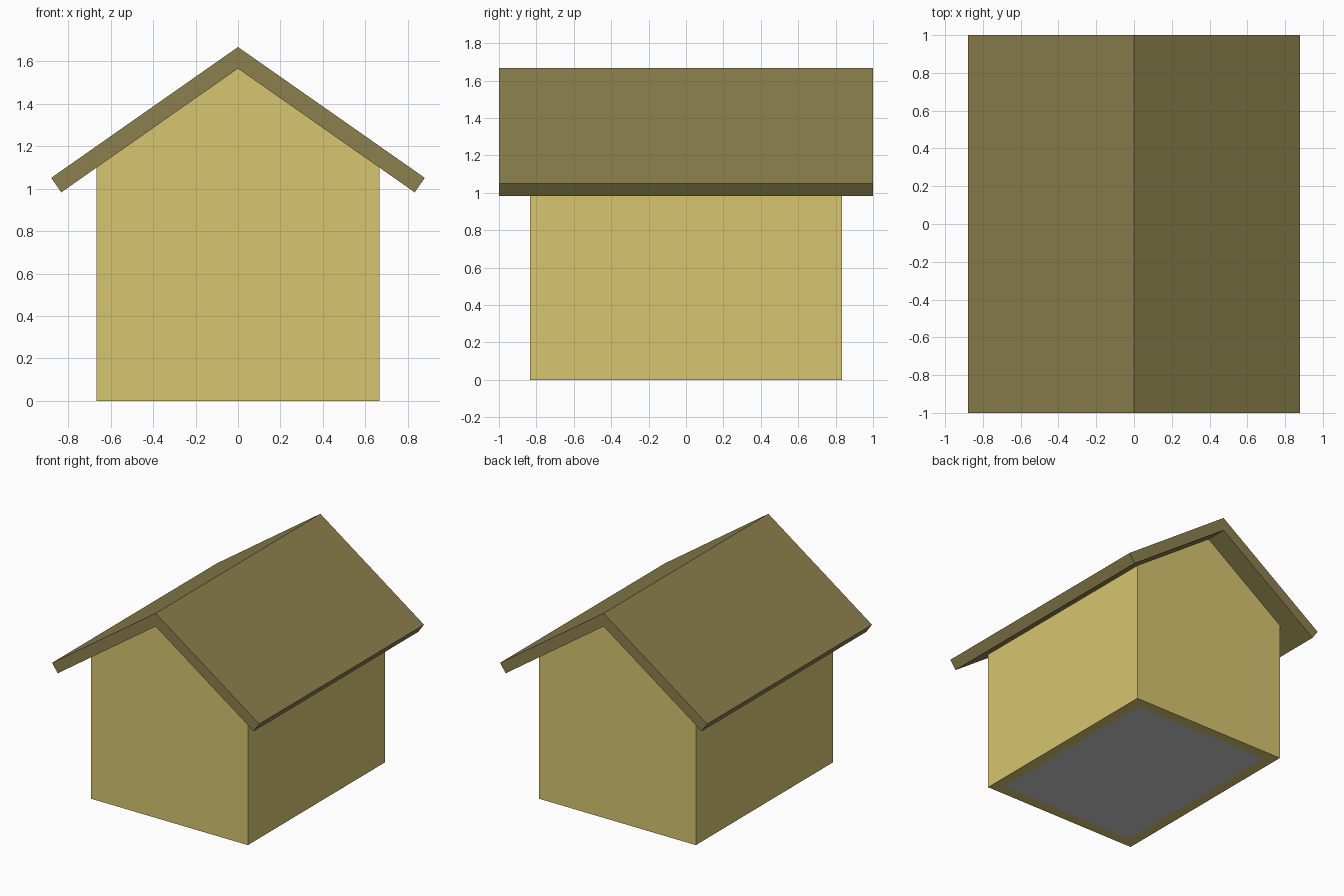
import bpy, bmesh, math

if "Cube" in bpy.data.objects:
    bpy.data.objects.remove(bpy.data.objects["Cube"])

def material(name, rgb):
    m = bpy.data.materials.new(name)
    m.diffuse_color = (*rgb, 1)
    m.use_nodes = True
    m.node_tree.nodes["Principled BSDF"].inputs["Base Color"].default_value = m.diffuse_color
    return m

def extrude_profile(name, points, half_depth, mat, keep=lambda n: True):
    """Extrude an x-z profile along y; faces whose normal fails keep() are dropped."""
    bm = bmesh.new()
    face = bm.faces.new([bm.verts.new((x, -half_depth, z)) for x, z in points])
    new = bmesh.ops.extrude_face_region(bm, geom=[face], use_keep_orig=True)["geom"]
    verts = [v for v in new if isinstance(v, bmesh.types.BMVert)]
    bmesh.ops.translate(bm, verts=verts, vec=(0, 2 * half_depth, 0))
    bmesh.ops.recalc_face_normals(bm, faces=bm.faces[:])
    bm.normal_update()
    drop = [f for f in bm.faces if not keep(f.normal)]
    if drop:
        bmesh.ops.delete(bm, geom=drop, context='FACES')
    me = bpy.data.meshes.new(name)
    bm.to_mesh(me)
    bm.free()
    ob = bpy.data.objects.new(name, me)
    bpy.context.collection.objects.link(ob)
    me.materials.append(mat)
    return ob

PITCH = math.radians(35)
SLOPE = math.tan(PITCH)
HALF_W, HALF_D, T = 0.667, 0.833, 0.083
RIDGE, EAVE_X = 1.667, 0.88
INNER = RIDGE - T / math.cos(PITCH)

wall_mat = material("wall_paint", (0.68, 0.56, 0.16))
roof_mat = material("roof_paint", (0.26, 0.215, 0.075))

# Walls: open ring of two gables and two sides, thickened inward
wall_top = INNER - SLOPE * HALF_W
walls = extrude_profile(
    "walls",
    [(-HALF_W, 0), (HALF_W, 0), (HALF_W, wall_top), (0, INNER), (-HALF_W, wall_top)],
    HALF_D, wall_mat, keep=lambda n: abs(n.z) < 0.1)
solid = walls.modifiers.new("thickness", 'SOLIDIFY')
solid.thickness = T
solid.offset = -1
solid.use_even_offset = True

# Roof: chevron with eaves cut square to the slope
outer_z = RIDGE - SLOPE * EAVE_X
in_x, in_z = EAVE_X - T * math.sin(PITCH), outer_z - T * math.cos(PITCH)
extrude_profile(
    "roof",
    [(0, RIDGE), (-EAVE_X, outer_z), (-in_x, in_z), (0, INNER), (in_x, in_z), (EAVE_X, outer_z)],
    1.0, roof_mat)

# Floor: grey sheet closing the bottom
bpy.ops.mesh.primitive_plane_add(size=2)
floor = bpy.context.object
floor.name = "floor"
floor.scale = (HALF_W - T, HALF_D - T, 1)
